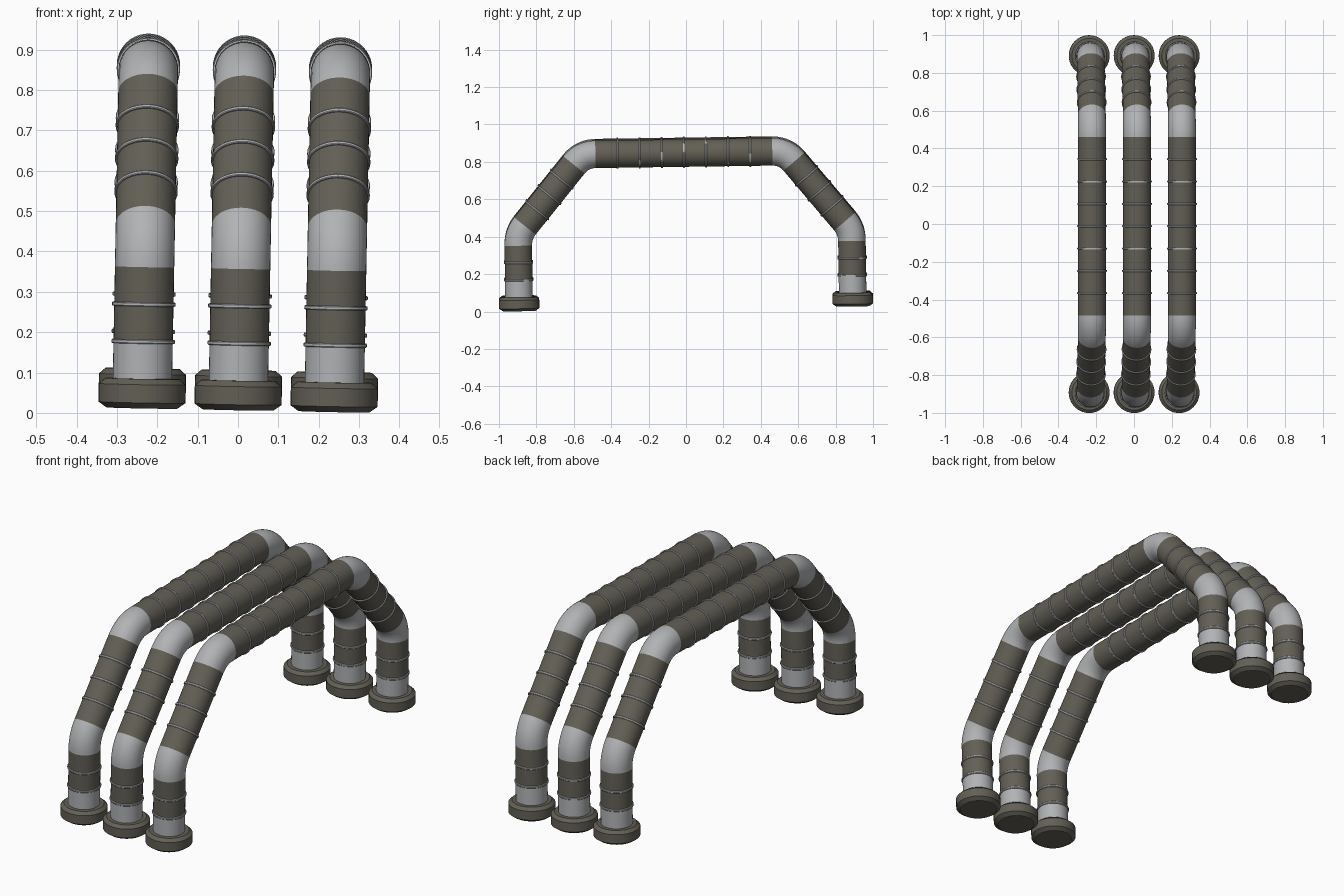
import bpy, bmesh, math
from mathutils import Matrix, Vector

if "Cube" in bpy.data.objects:
    bpy.data.objects.remove(bpy.data.objects["Cube"])

def material(name, rgb):
    m = bpy.data.materials.new(name)
    m.diffuse_color = (*rgb, 1)
    m.use_nodes = True
    m.node_tree.nodes["Principled BSDF"].inputs["Base Color"].default_value = m.diffuse_color
    return m

BROWN = material("dark brown grey", (0.125, 0.115, 0.092))
GREY = material("light grey", (0.44, 0.45, 0.46))

SIDES = 40
R = 0.0735
# the whole model leans by about one degree on two axes
TILT = (Matrix.Translation((0, 0, 0.02))
        @ Matrix.Rotation(math.radians(1.1), 4, 'Y')
        @ Matrix.Rotation(math.radians(0.8), 4, 'X'))

def lathe(name, x, runs, mat, caps=False):
    """Each run is a list of stations (y, z, travel angle, radius)."""
    bm = bmesh.new()
    for run in runs:
        loops = []
        for y, z, t, r in run:
            n = Vector((0, math.sin(t), -math.cos(t)))
            loop = []
            for i in range(SIDES):
                a = 2 * math.pi * i / SIDES
                p = Vector((x, y, z)) + r * (Vector((math.cos(a), 0, 0)) + math.sin(a) * n)
                loop.append(bm.verts.new(TILT @ p))
            loops.append(loop)
        for a, b in zip(loops, loops[1:]):
            for i in range(SIDES):
                j = (i + 1) % SIDES
                bm.faces.new((a[i], a[j], b[j], b[i]))
        if caps:
            bm.faces.new(loops[0][::-1])
            bm.faces.new(loops[-1])
    me = bpy.data.meshes.new(name)
    bm.to_mesh(me)
    bm.free()
    me.materials.append(mat)
    ob = bpy.data.objects.new(name, me)
    bpy.context.collection.objects.link(ob)
    bpy.ops.object.select_all(action='DESELECT')
    ob.select_set(True)
    bpy.context.view_layer.objects.active = ob
    bpy.ops.object.shade_smooth_by_angle(angle=math.radians(30))

def straight(p, q):
    t = math.atan2(q[1] - p[1], q[0] - p[0])
    return [(*p, t, R), (*q, t, R)]

def bend(p, t0, q, t1, steps=10):
    """Circular elbow from p (angle t0) to q (angle t1)."""
    chord = math.dist(p, q)
    rad = chord / (2 * math.sin((t0 - t1) / 2))
    cy, cz = p[0] + rad * math.sin(t0), p[1] - rad * math.cos(t0)
    out = []
    for i in range(steps + 1):
        t = t0 + (t1 - t0) * i / steps
        out.append((cy - rad * math.sin(t), cz + rad * math.cos(t), t, R))
    return out

def ring(p, t):
    d = (math.cos(t), math.sin(t))
    return [(p[0] + d[0] * s, p[1] + d[1] * s, t, r) for s, r in
            ((-0.005, 0.072), (-0.005, 0.077), (-0.003, 0.0785),
             (0.003, 0.0785), (0.005, 0.077), (0.005, 0.072))]

def mirror(run, side):
    if side < 0:
        return run
    return [(-y, z, math.pi - t, r) for y, z, t, r in run]

def along(p, q, f):
    return (p[0] + (q[0] - p[0]) * f, p[1] + (q[1] - p[1]) * f)

# key points of the front half of one arch, as (y, z)
KNEE, SHOULDER = (-0.892, 0.409), (-0.543, 0.832)
slope = math.atan2(SHOULDER[1] - KNEE[1], SHOULDER[0] - KNEE[0])
span = math.dist(KNEE, SHOULDER)
leg_low, leg_high = (-0.892, 0.165), (-0.892, 0.350)
dia_low = along(KNEE, SHOULDER, 0.059 / span)
dia_high = along(KNEE, SHOULDER, 1 - 0.07 / span)
top_a, top_b = (-0.473, 0.832), (0.473, 0.832)
UP = math.pi / 2

# chamfered foot profile as (height, radius)
FOOT = ((0, 0.088), (0.014, 0.108), (0.059, 0.108), (0.073, 0.092))

for x, arch in ((-0.238, "left"), (0, "middle"), (0.238, "right")):
    rings = [ring(along(top_a, top_b, i / 8), 0) for i in range(1, 8)]
    for side, end in ((-1, "front"), (1, "back")):
        tag = f"{arch}_{end}"
        foot = [(-0.892, h, UP, r) for h, r in FOOT]
        lathe(tag + "_foot", x, [mirror(foot, side)], BROWN, caps=True)
        # bare pipe and elbows
        bare = [straight((-0.892, 0.07), leg_low),
                bend(leg_high, UP, dia_low, slope),
                bend(dia_high, slope, top_a, 0)]
        lathe(tag + "_elbows", x, [mirror(r, side) for r in bare], GREY)
        # wrapped straight lengths
        wrap = [straight(leg_low, leg_high), straight(dia_low, dia_high)]
        lathe(tag + "_sleeves", x, [mirror(r, side) for r in wrap], BROWN)
        half = [ring(leg_low, UP), ring(along(leg_low, leg_high, 0.5), UP)]
        half += [ring(along(dia_low, dia_high, i / 4), slope) for i in (1, 2, 3)]
        rings += [mirror(r, side) for r in half]
    lathe(arch + "_top_sleeve", x, [straight(top_a, top_b)], BROWN)
    lathe(arch + "_bands", x, rings, GREY)
